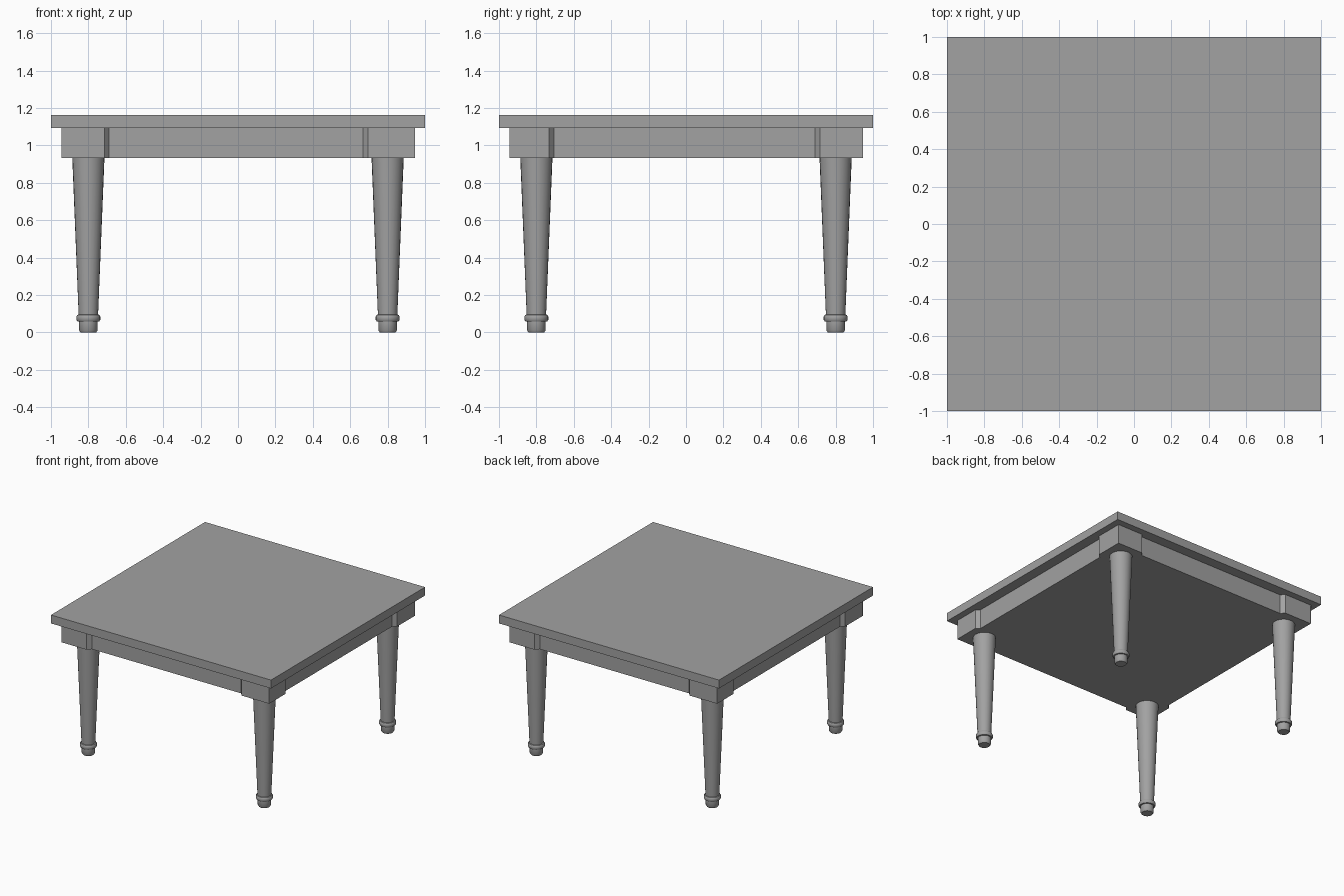
import bpy, bmesh, math

cube = bpy.data.objects.get("Cube")
if cube:
    bpy.data.objects.remove(cube, do_unlink=True)

grey = bpy.data.materials.new("plain grey")
grey.use_nodes = True
colour = (0.36, 0.36, 0.36, 1)
grey.diffuse_color = colour
grey.node_tree.nodes["Principled BSDF"].inputs["Base Color"].default_value = colour

TOP, TOP_UNDER, APRON_BASE = 1.163, 1.094, 0.933
OUTER, RECESS, LEG = 0.945, 0.03, 0.8


def finish(name, bm):
    bmesh.ops.recalc_face_normals(bm, faces=bm.faces)
    mesh = bpy.data.meshes.new(name)
    bm.to_mesh(mesh)
    bm.free()
    mesh.materials.append(grey)
    obj = bpy.data.objects.new(name, mesh)
    bpy.context.collection.objects.link(obj)
    return obj


def prism(name, outline, low, high):
    """Extrude a flat outline upwards."""
    bm = bmesh.new()
    face = bm.faces.new([bm.verts.new((x, y, low)) for x, y in outline])
    ext = bmesh.ops.extrude_face_region(bm, geom=[face])
    verts = [g for g in ext["geom"] if isinstance(g, bmesh.types.BMVert)]
    bmesh.ops.translate(bm, verts=verts, vec=(0, 0, high - low))
    return finish(name, bm)


def square(r):
    return [(-r, -r), (r, -r), (r, r), (-r, r)]


def turned(name, profile, centre, sides=24):
    """Revolve a radius/height profile about a vertical axis."""
    bm = bmesh.new()
    verts = [bm.verts.new((r, 0, z)) for r, z in profile]
    edges = [bm.edges.new(pair) for pair in zip(verts, verts[1:])]
    bmesh.ops.spin(bm, geom=verts + edges, cent=(0, 0, 0), axis=(0, 0, 1),
                   angle=math.tau, steps=sides)
    bmesh.ops.remove_doubles(bm, verts=bm.verts, dist=0.0005)
    obj = finish(name, bm)
    obj.location = (*centre, 0)
    bpy.ops.object.select_all(action="DESELECT")
    obj.select_set(True)
    bpy.context.view_layer.objects.active = obj
    bpy.ops.object.shade_smooth_by_angle(angle=math.radians(35))
    return obj


# Table top and the solid apron body below it
prism("table_top", square(1), TOP_UNDER, TOP)
prism("apron", square(OUTER - RECESS), APRON_BASE, TOP_UNDER)

# Tapered leg with a ring and a small foot
leg_profile = [(0, 0), (0.042, 0), (0.05, 0.012), (0.05, 0.058), (0.059, 0.06),
               (0.064, 0.068), (0.064, 0.086), (0.059, 0.094), (0.052, 0.096),
               (0.086, APRON_BASE), (0, APRON_BASE)]

# Corner blocks with slanted inner ends, and the legs under them
corners = [("front_left", 1, -1, 0.695, 0.733), ("front_right", -1, -1, 0.715, 0.717),
           ("back_right", -1, 1, 0.695, 0.733), ("back_left", 1, 1, 0.715, 0.717)]
for name, sx, sy, ix, iy in corners:
    inner, slant = OUTER - RECESS - 0.01, 0.035
    outline = [(OUTER, OUTER), (ix, OUTER), (ix - slant, inner), (inner, inner),
               (inner, iy - slant), (OUTER, iy)]
    prism(name + "_block", [(sx * x, sy * y) for x, y in outline],
          APRON_BASE, TOP_UNDER)
    turned(name + "_leg", leg_profile, (sx * LEG, sy * LEG))
